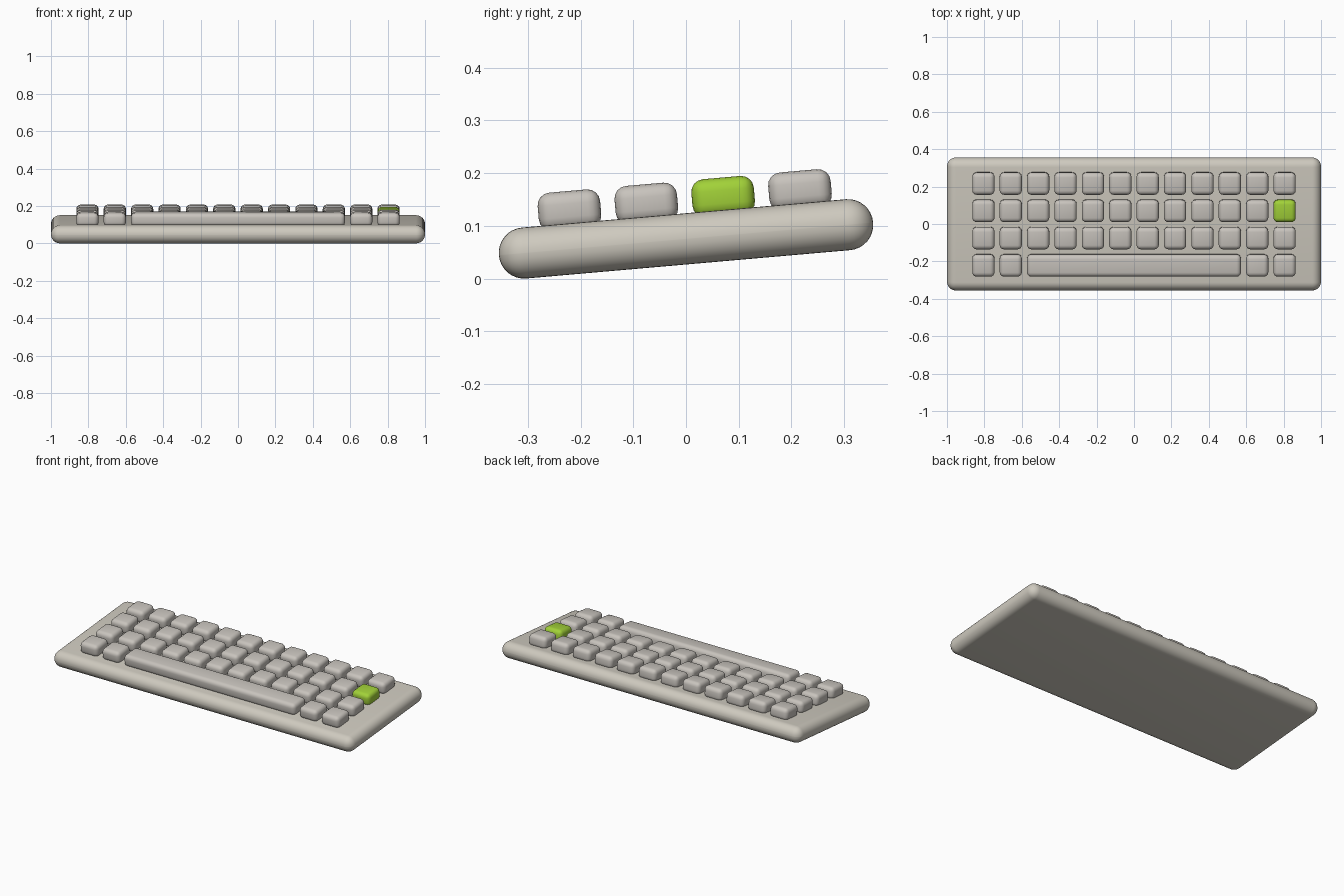
import bpy
from math import radians
from mathutils import Matrix

cube = bpy.data.objects.get("Cube")
if cube:
    bpy.data.objects.remove(cube, do_unlink=True)


def material(name, color):
    mat = bpy.data.materials.new(name)
    mat.use_nodes = True
    mat.diffuse_color = (*color, 1)
    mat.node_tree.nodes["Principled BSDF"].inputs["Base Color"].default_value = (*color, 1)
    return mat


case_mat = material("warm grey case", (0.62, 0.59, 0.52))
key_mat = material("light grey keys", (0.58, 0.55, 0.51))
accent_mat = material("lime green accent", (0.36, 0.64, 0.04))

# Everything is laid out flat, then tilted up at the back
TILT = Matrix.Translation((0, 0, 0.0753)) @ Matrix.Rotation(radians(5), 4, 'X')


def rounded_box(name, center, size, radius, segments, mat):
    bpy.ops.mesh.primitive_cube_add(size=1)
    obj = bpy.context.object
    obj.name = name
    obj.data.transform(Matrix.Diagonal((*size, 1)))
    obj.data.materials.append(mat)
    obj.matrix_world = TILT @ Matrix.Translation(center)
    bevel = obj.modifiers.new("rounded edges", 'BEVEL')
    bevel.width = radius
    bevel.segments = segments
    bpy.ops.object.modifier_apply(modifier=bevel.name)
    bpy.ops.object.shade_smooth_by_angle(angle=radians(40))
    return obj


# Case
THICK = 0.097
rounded_box("case", (0, 0, 0), (2, 0.713, THICK), 0.048, 8, case_mat)

# Keys: a regular grid with a long space bar in the front row
PITCH, KEY, HEIGHT = 0.1464, 0.119, 0.073
COLS, ROWS = 12, 4
key_z = THICK / 2 + 0.025


def add_key(name, row, first, last, mat):
    x = ((first + last) / 2 - (COLS - 1) / 2) * PITCH
    y = (row - (ROWS - 1) / 2) * PITCH + 0.004
    width = KEY + (last - first) * PITCH
    rounded_box(name, (x, y, key_z), (width, KEY, HEIGHT), 0.024, 4, mat)


for row in range(ROWS):
    for col in range(COLS):
        if row == 0 and 2 <= col <= 9:
            continue
        if (row, col) == (2, COLS - 1):
            add_key("accent_key", row, col, col, accent_mat)
        else:
            add_key(f"key_row{row + 1}_column{col + 1}", row, col, col, key_mat)

add_key("space_bar", 0, 2, 9, key_mat)
